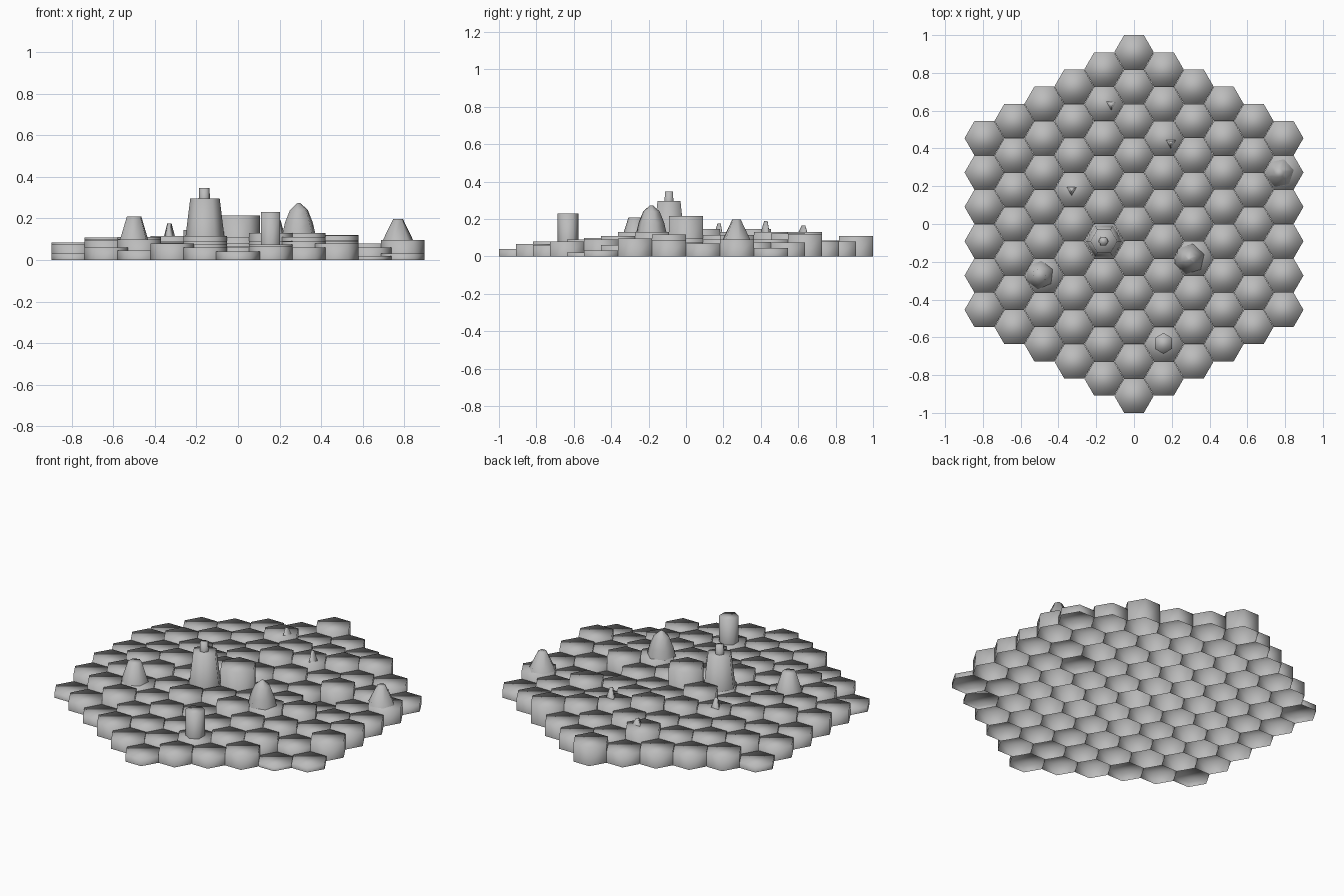
import bpy, bmesh, math, random

if "Cube" in bpy.data.objects:
    bpy.data.objects.remove(bpy.data.objects["Cube"])

random.seed(11)

stone = bpy.data.materials.new("grey stone")
stone.diffuse_color = (0.5, 0.5, 0.5, 1)
stone.use_nodes = True
stone.node_tree.nodes["Principled BSDF"].inputs["Base Color"].default_value = stone.diffuse_color


def lathe(name, x, y, profile, sides, turn=0.0, stretch=1.0):
    """Shell open at the bottom, from (radius, z) rings, smooth shaded."""
    bm = bmesh.new()
    rings = []
    for r, z in profile:
        rings.append([bm.verts.new((r * math.cos(turn + 2 * math.pi * i / sides) * stretch,
                                    r * math.sin(turn + 2 * math.pi * i / sides), z))
                      for i in range(sides)])
    for a, b in zip(rings, rings[1:]):
        for i in range(sides):
            j = (i + 1) % sides
            bm.faces.new((a[i], a[j], b[j], b[i]))
    bm.faces.new(rings[-1])
    for f in bm.faces:
        f.smooth = True
    mesh = bpy.data.meshes.new(name)
    bm.to_mesh(mesh)
    bm.free()
    mesh.materials.append(stone)
    ob = bpy.data.objects.new(name, mesh)
    ob.location = (x, y, 0)
    bpy.context.collection.objects.link(ob)
    return ob


# Hexagon board: columns q = -5..5, half rows k = -10..10, hollow tiles
DX, DY, R = 0.1585, 0.0909, 0.1047
col_max = [.087, .115, .11, .12, .135, .12, .13, .135, .135, .08, .10]
row_max = [.04, .065, .08, .085, .09, .11, .12, .13, .13, .13, .13,
           .13, .13, .13, .13, .13, .13, .13, .09, .08, .11]
known = {(0, 0): .215, (-1, -1): .10, (-1, 1): .145, (2, -2): .13,
         (0, 4): .145, (-3, -3): .09, (5, 3): .09, (1, -7): .075,
         (-2, 2): .115, (1, 5): .13, (-1, 7): .13, (-1, 5): .11,
         (0, 10): .11, (0, -10): .04, (1, -9): .065, (-1, -9): .06,
         (-5, -5): .03, (5, -5): .03, (4, -6): .02, (-4, -6): .06,
         (-3, -7): .045, (3, -7): .08, (-2, -8): .08, (2, -8): .06,
         (3, 1): .04, (-5, 5): .035, (5, 5): .045, (4, 6): .075,
         (3, 7): .12, (2, 8): .08, (1, 9): .08}

for q in range(-5, 6):
    n = 10 - abs(q)
    for k in range(-n, n + 1, 2):
        top = min(col_max[q + 5], row_max[k + 10])
        h = known.get((q, k), top * random.uniform(0.66, 1.0))
        lathe("hex_tile", q * DX, k * DY, [(R, 0), (R, h)], 6)

# Tapered keep with turret, and slim tower
lathe("keep", -.159, -.091, [(.095, .10), (.071, .295)], 6)
lathe("keep_turret", -.162, -.091, [(.027, .295), (.025, .347)], 6)
lathe("slim_tower", .156, -.632, [(.056, .075), (.056, .23)], 6, math.pi / 6, .95)

# Rocky peaks
lathe("peak", -.50, -.27, [(.076, .09), (.038, .208)], 6, .4)
lathe("peak", .293, -.185, [(.082, .13), (.07, .18), (.045, .24), (.008, .273)], 6, .3)
lathe("peak", .77, .27, [(.077, .09), (.024, .197)], 6, .2)

# Small spikes
for x, y, z0, z1 in ((-.33, .18, .115, .175), (.195, .43, .13, .19),
                     (-.12, .632, .13, .166)):
    lathe("spike", x, y, [(.03, z0), (.012, z1)], 3, .5)
